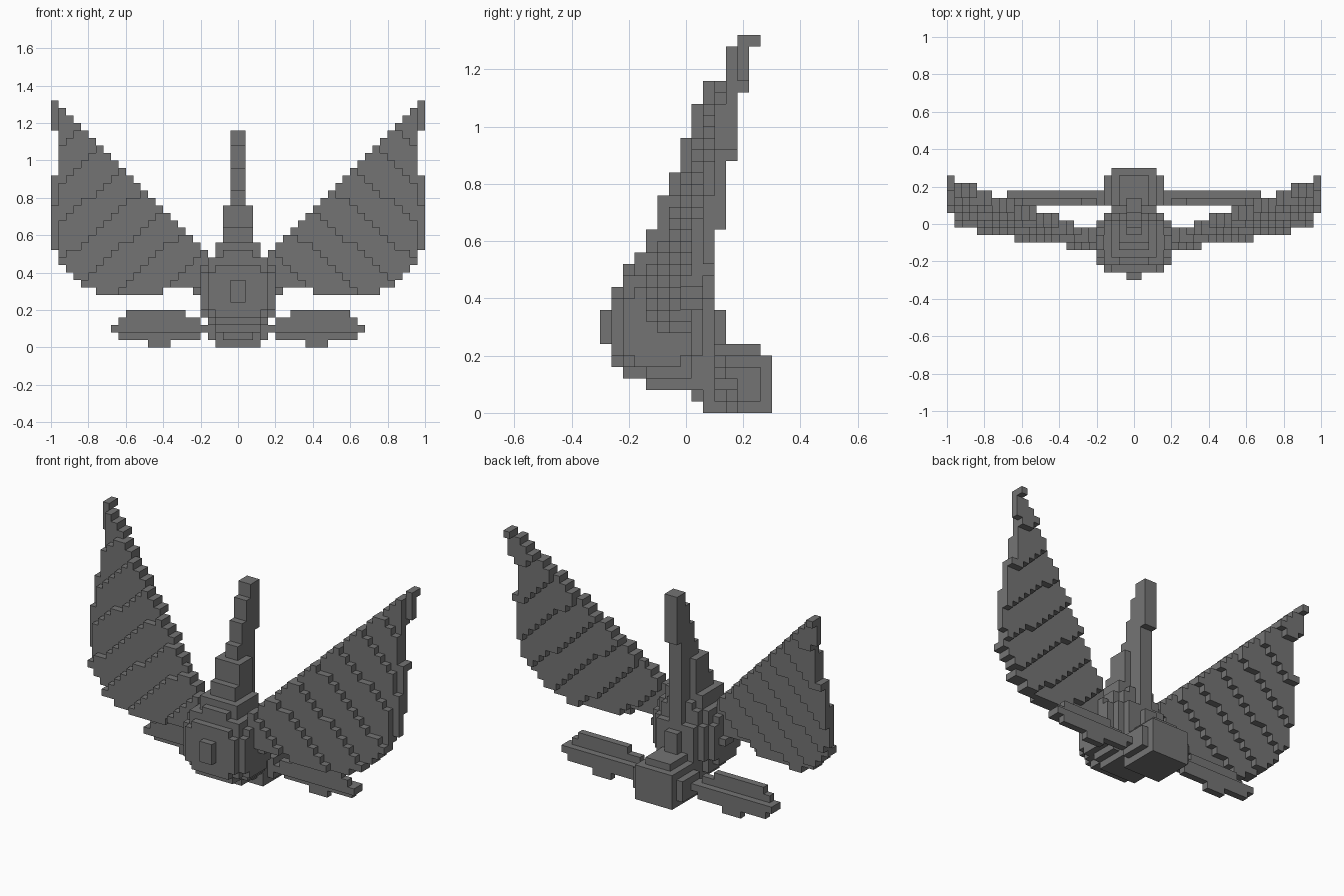
import bpy
import bmesh
from math import floor
from mathutils import Vector

CELL = 0.04

old = bpy.data.objects.get("Cube")
if old:
    bpy.data.objects.remove(old, do_unlink=True)

grey = bpy.data.materials.new("mid_grey")
grey.use_nodes = True
tone = (0.175, 0.175, 0.175, 1.0)
grey.diffuse_color = tone
grey.node_tree.nodes["Principled BSDF"].inputs["Base Color"].default_value = tone

AXES = [Vector(a) for a in ((1, 0, 0), (0, 1, 0), (0, 0, 1))]


def build(name, cells):
    """Skin a set of grid cells with their exposed square faces."""
    bm = bmesh.new()
    corners = {}

    def corner(p):
        key = tuple(round(c * 2) for c in p)
        if key not in corners:
            corners[key] = bm.verts.new(p * CELL)
        return corners[key]

    for cell in cells:
        # Cells straddle the y axis, so the depth centre has no half offset
        centre = Vector(cell) + Vector((0.5, 0, 0.5))
        for n in range(3):
            for side in (1, -1):
                axis = AXES[n] * side
                near = tuple(int(c + d) for c, d in zip(cell, axis))
                if near in cells:
                    continue
                u = AXES[(n + 1) % 3] / 2
                v = AXES[(n + 2) % 3] / 2 * side
                mid = centre + axis / 2
                bm.faces.new([corner(mid + o) for o in (-u - v, u - v, u + v, v - u)])
    mesh = bpy.data.meshes.new(name)
    bm.to_mesh(mesh)
    bm.free()
    mesh.materials.append(grey)
    obj = bpy.data.objects.new(name, mesh)
    bpy.context.collection.objects.link(obj)
    return obj


def block(x, y, z):
    """Cells of a box; x and z as edges, y as first and last layer."""
    return {(i, j, k) for i in range(*x) for j in range(y[0], y[1] + 1) for k in range(*z)}


def centred(half, y, z):
    return block((-half, half), y, z)


def mirrored(cells):
    return {(-i - 1, j, k) for i, j, k in cells}


# Hull with its rounded front, belly and shoulders
hull = centred(4, (-6, -6), (5, 10)) | centred(3, (-6, -6), (4, 11))
hull |= centred(5, (-5, 0), (5, 10)) | centred(5, (-4, -1), (4, 11))
hull |= centred(4, (-5, 0), (4, 12)) | centred(4, (1, 1), (5, 10))
hull |= centred(3, (-5, 1), (3, 12)) | centred(3, (2, 2), (4, 10))
hull |= centred(4, (-3, 0), (3, 4)) | centred(3, (-3, 1), (2, 3)) | centred(2, (1, 1), (1, 2))
hull |= centred(2, (-5, 1), (12, 13)) | centred(3, (-4, 0), (12, 14))
build("hull", hull)
build("nose_plate", centred(1, (-7, -7), (6, 9)))
build("back_plate", centred(1, (3, 3), (6, 9)))

# Rear pod
pod = centred(3, (2, 7), (0, 5)) | centred(2, (2, 6), (5, 6))
pod |= centred(4, (3, 6), (1, 4))
build("rear_pod", pod)

# Raked dorsal fin: each layer further back stands taller
fin = centred(2, (-3, 0), (14, 16)) | centred(2, (-2, 0), (16, 19))
fin |= centred(1, (2, 2), (9, 29)) | centred(1, (3, 3), (22, 29))
for layer, top in zip(range(-2, 2), (19, 21, 24, 27)):
    fin |= centred(1, (layer, layer), (13, top))
build("dorsal_fin", fin)


# Wing: sheet leaning back towards its outer tip
def wing_cells():
    cells = set()
    for i in range(4, 25):
        tip = i == 24
        bottom = 7 + int(0.115 * max(0, i - 17) ** 2 + 0.55) + (i < 10)
        for k in range(bottom, i + 9):
            if tip and 23 <= k < 29:
                continue
            depth = 4.2 * (i + 0.5) * CELL + 4.8 * (k + 0.5) * CELL - 5.2
            front = floor(depth + 0.5 * tip)
            for j in range(front, floor(depth + 0.95) + 1):
                cells.add((i, j, k))
    return cells


# Lower stabiliser: upper and lower plates joined by a long spar
def stabiliser_cells():
    cells = block((4, 17), (3, 4), (2, 3))
    cells |= block((5, 16), (3, 3), (3, 4)) | block((7, 15), (3, 3), (4, 5))
    cells |= block((5, 16), (4, 4), (1, 2)) | block((9, 12), (4, 4), (0, 1))
    return cells


parts = {
    "wing": wing_cells(),
    "stabiliser": stabiliser_cells(),
    "side_stud": block((5, 6), (-2, -1), (7, 8)),
}
for part, cells in parts.items():
    build("left_" + part, cells)
    build("right_" + part, mirrored(cells))
